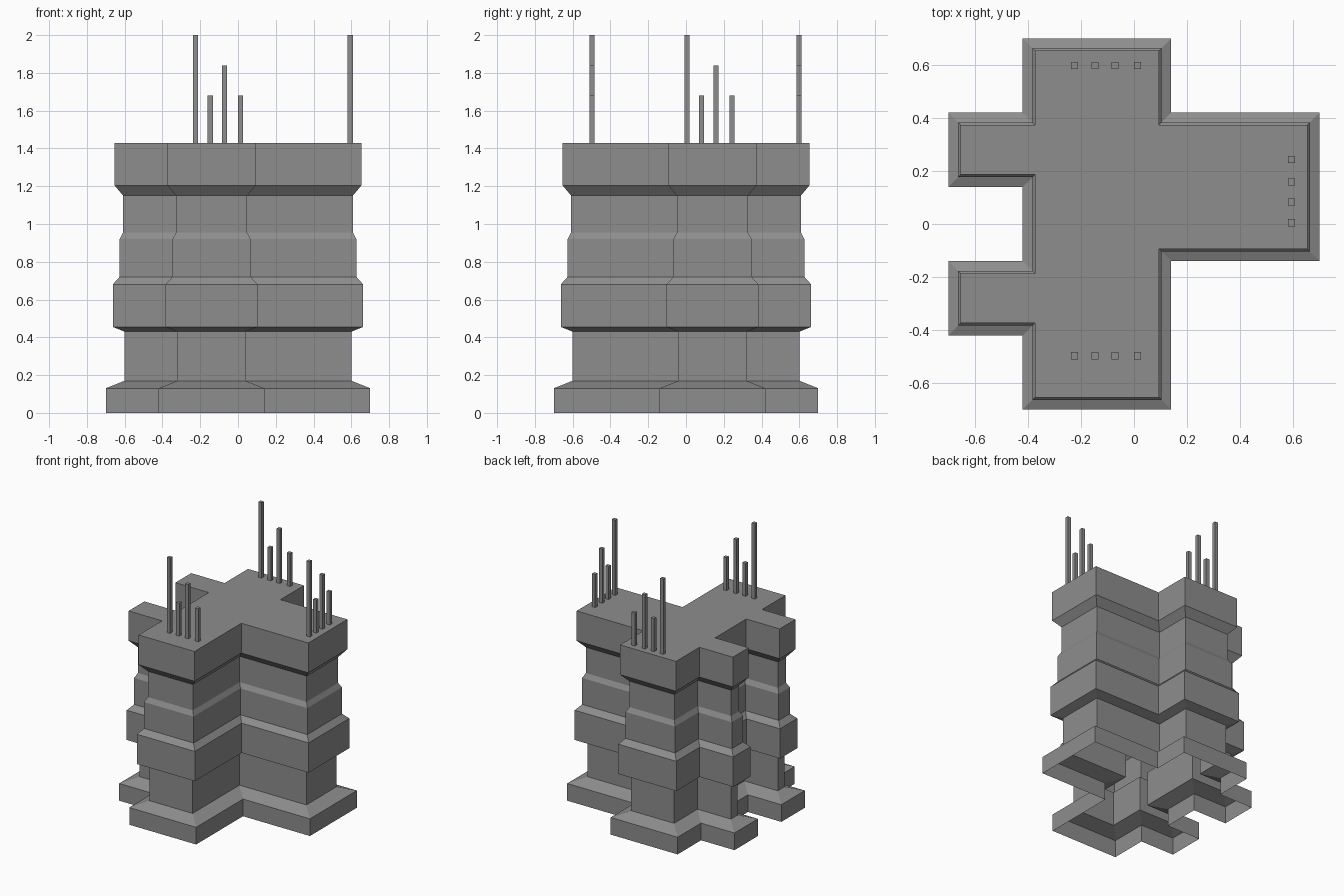
import bpy
import bmesh
from mathutils import Vector

cube = bpy.data.objects.get("Cube")
if cube:
    bpy.data.objects.remove(cube, do_unlink=True)

# One grey for the whole building
grey = bpy.data.materials.new("concrete grey")
grey.use_nodes = True
colour = (0.27, 0.27, 0.27, 1)
grey.diffuse_color = colour
grey.node_tree.nodes["Principled BSDF"].inputs["Base Color"].default_value = colour


def add_object(name, bm):
    bmesh.ops.recalc_face_normals(bm, faces=bm.faces)
    mesh = bpy.data.meshes.new(name)
    bm.to_mesh(mesh)
    bm.free()
    mesh.materials.append(grey)
    obj = bpy.data.objects.new(name, mesh)
    bpy.context.collection.objects.link(obj)
    return obj


# Footprint, counter-clockwise: three wide wings and two narrow ones
OUT, NEAR, FAR = 0.70, 0.14, 0.42
footprint = [Vector(p) for p in (
    (-FAR, -OUT), (NEAR, -OUT), (NEAR, -NEAR), (OUT, -NEAR),
    (OUT, FAR), (NEAR, FAR), (NEAR, OUT), (-FAR, OUT),
    (-FAR, FAR), (-OUT, FAR), (-OUT, NEAR), (-FAR, NEAR),
    (-FAR, -NEAR), (-OUT, -NEAR), (-OUT, -FAR), (-FAR, -FAR))]


def inset_outline(points, inset):
    """Move every wall inwards by the same distance."""
    result = []
    for i, p in enumerate(points):
        before = (p - points[i - 1]).normalized()
        after = (points[(i + 1) % len(points)] - p).normalized()
        shift = Vector((-before.y - after.y, before.x + after.x))
        result.append(p + shift * inset)
    return result


# Wall profile: height and inset from the plinth
profile = [(0, 0), (0.13, 0), (0.17, 0.10), (0.43, 0.10), (0.455, 0.037),
           (0.68, 0.037), (0.72, 0.073), (0.92, 0.073), (0.955, 0.092),
           (1.15, 0.092), (1.205, 0.046), (1.43, 0.046)]

# Tower: a shell open underneath with a flat roof
bm = bmesh.new()
rings = [[bm.verts.new((p.x, p.y, z)) for p in inset_outline(footprint, inset)]
         for z, inset in profile]
for low, high in zip(rings, rings[1:]):
    for i in range(len(low)):
        j = (i + 1) % len(low)
        bm.faces.new((low[i], low[j], high[j], high[i]))
bm.faces.new(rings[-1])
add_object("tower_walls", bm)

# Roof masts: a row of four on each wide wing
ROOF = profile[-1][0]
WIDTH = 0.027
row = [(-0.225, 2.0), (-0.147, 1.68), (-0.072, 1.84), (0.013, 1.68)]


def add_mast(name, x, y, top):
    bm = bmesh.new()
    bmesh.ops.create_cube(bm, size=1)
    bmesh.ops.scale(bm, vec=(WIDTH, WIDTH, top - ROOF), verts=bm.verts)
    bmesh.ops.translate(bm, vec=(x, y, (top + ROOF) / 2), verts=bm.verts)
    add_object(name, bm)


for n, (along, top) in enumerate(row, 1):
    add_mast(f"front_mast_{n}", along, -0.497, top)
    add_mast(f"back_mast_{n}", along, 0.598, top)
    add_mast(f"side_mast_{n}", 0.594, along + 0.23, top)
